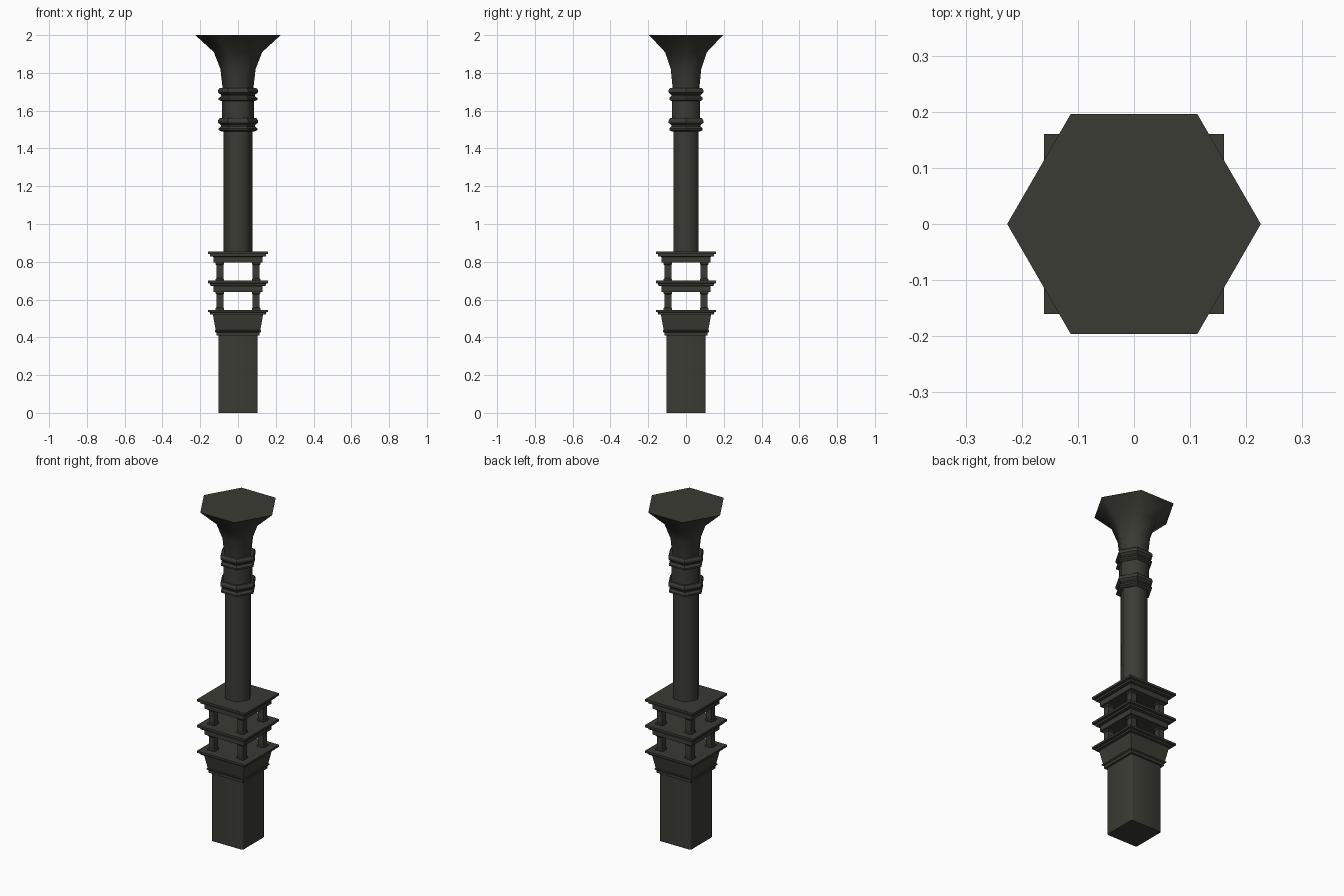
import bpy, bmesh, math

if "Cube" in bpy.data.objects:
    bpy.data.objects.remove(bpy.data.objects["Cube"])

iron = bpy.data.materials.new("dark_iron")
iron.diffuse_color = (0.044, 0.044, 0.035, 1)
iron.use_nodes = True
iron.node_tree.nodes["Principled BSDF"].inputs["Base Color"].default_value = iron.diffuse_color


def prism(name, sides, profile, smooth=None, loc=(0, 0), bevel=0):
    """Stack of regular rings; profile holds (size, z).
    Size is the half width for squares and the corner radius for hexagons."""
    bm = bmesh.new()
    scale, turn = (math.sqrt(2), math.pi / 4) if sides == 4 else (1, 0)
    rings = []
    for r, z in profile:
        rings.append([bm.verts.new((loc[0] + r * scale * math.cos(turn + i * math.tau / sides),
                                    loc[1] + r * scale * math.sin(turn + i * math.tau / sides), z))
                      for i in range(sides)])
    for a, b in zip(rings, rings[1:]):
        for i in range(sides):
            j = (i + 1) % sides
            bm.faces.new((a[i], a[j], b[j], b[i]))
    bm.faces.new(rings[0][::-1])
    bm.faces.new(rings[-1])
    if bevel:
        upright = [e for e in bm.edges if abs(e.verts[0].co.z - e.verts[1].co.z) > 0.05]
        bmesh.ops.bevel(bm, geom=upright, offset=bevel, segments=2, profile=0.5, affect='EDGES')
    bmesh.ops.recalc_face_normals(bm, faces=bm.faces[:])
    me = bpy.data.meshes.new(name)
    bm.to_mesh(me)
    bm.free()
    me.materials.append(iron)
    ob = bpy.data.objects.new(name, me)
    bpy.context.collection.objects.link(ob)
    if smooth:
        bpy.ops.object.select_all(action='DESELECT')
        ob.select_set(True)
        bpy.context.view_layer.objects.active = ob
        bpy.ops.object.shade_smooth_by_angle(angle=math.radians(smooth))
    return ob


# square base shaft with softened corners
prism("base_shaft", 4, [(0.103, 0), (0.103, 0.415)], smooth=50, bevel=0.008)

# flared square collar carrying the lowest platform
prism("base_collar", 4, [(0.115, 0.41), (0.115, 0.425), (0.123, 0.43), (0.123, 0.436),
                         (0.118, 0.438), (0.133, 0.52), (0.147, 0.522), (0.147, 0.532),
                         (0.16, 0.534), (0.16, 0.546)])

# two upper platforms with stepped edges
for name, top in (("middle_platform", 0.70), ("upper_platform", 0.855)):
    prism(name, 4, [(0.13, top - 0.06), (0.13, top - 0.029), (0.147, top - 0.026),
                    (0.147, top - 0.015), (0.16, top - 0.013), (0.16, top)])

# corner posts with small feet and caps on two levels
for level, lo, hi in (("lower", 0.544, 0.642), ("upper", 0.698, 0.797)):
    for sx in (-1, 1):
        for sy in (-1, 1):
            prism(f"{level}_post", 4, [(0.022, lo), (0.022, lo + 0.01), (0.018, lo + 0.015),
                                       (0.018, hi - 0.015), (0.022, hi - 0.01), (0.022, hi)],
                  loc=(sx * 0.096, sy * 0.096))

# hexagonal shaft
prism("hex_shaft", 6, [(0.077, 0.85), (0.077, 1.50)], smooth=65)
prism("neck", 6, [(0.086, 1.50), (0.086, 1.71)], smooth=65)

# double moulded rings round the neck
for name, z in (("lower_ring", 1.49), ("upper_ring", 1.65)):
    prism(name, 6, [(0.088, z), (0.102, z + 0.007), (0.102, z + 0.016), (0.09, z + 0.027),
                    (0.09, z + 0.034), (0.106, z + 0.046), (0.106, z + 0.058), (0.098, z + 0.07)])

# flared hexagonal capital
prism("capital", 6, [(0.081, 1.715), (0.093, 1.82), (0.128, 1.91), (0.226, 2.0)], smooth=65)
